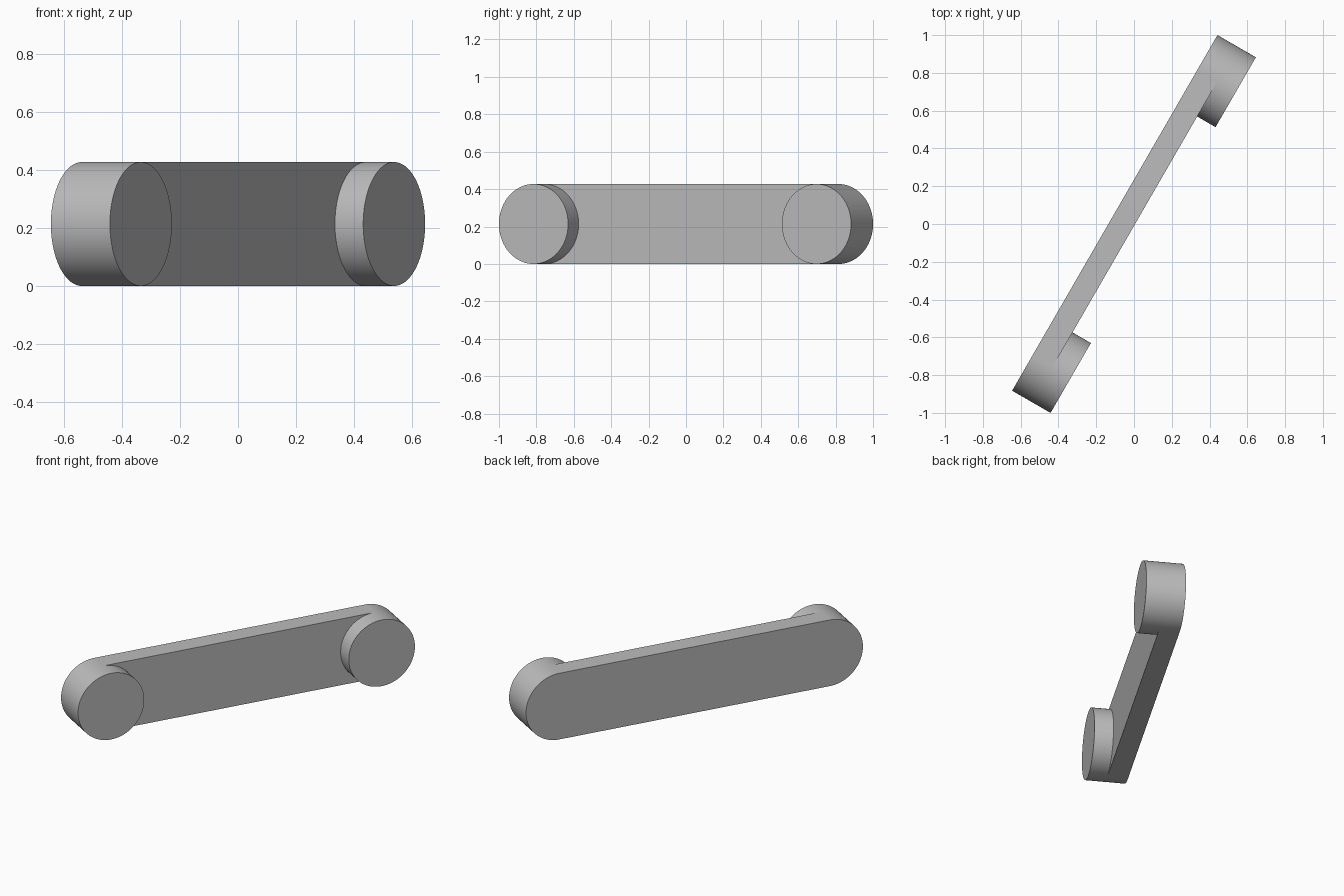
import bpy, bmesh, math

RADIUS = 0.2135      # half height of the bar and radius of the pads
REACH = 0.8735       # distance from the middle to each pad centre
BACK, FACE, FRONT = -0.1175, 0.005, 0.1175
SEGMENTS = 64        # per half turn
TURN = math.radians(-30)

cube = bpy.data.objects.get("Cube")
if cube:
    bpy.data.objects.remove(cube, do_unlink=True)

GREY = (0.5, 0.5, 0.5, 1)
grey = bpy.data.materials.new("plain grey")
grey.use_nodes = True
grey.diffuse_color = GREY
grey.node_tree.nodes["Principled BSDF"].inputs["Base Color"].default_value = GREY


def half_circle(centre, start):
    """Points of a half turn, in the (length, height) plane."""
    angles = [start + math.pi * i / SEGMENTS for i in range(SEGMENTS + 1)]
    return [(centre + RADIUS * math.cos(a), RADIUS + RADIUS * math.sin(a)) for a in angles]


def extrude_profile(name, profile, x0, x1):
    """Solid with the given side outline between two depths."""
    bm = bmesh.new()
    base = bm.faces.new([bm.verts.new((x0, y, z)) for y, z in profile])
    cap = bmesh.ops.extrude_face_region(bm, geom=[base], use_keep_orig=True)
    moved = [v for v in cap["geom"] if isinstance(v, bmesh.types.BMVert)]
    bmesh.ops.translate(bm, verts=moved, vec=(x1 - x0, 0, 0))
    bmesh.ops.recalc_face_normals(bm, faces=bm.faces)
    mesh = bpy.data.meshes.new(name)
    bm.to_mesh(mesh)
    bm.free()
    mesh.materials.append(grey)
    obj = bpy.data.objects.new(name, mesh)
    bpy.context.collection.objects.link(obj)
    obj.rotation_euler.z = TURN
    return obj


# Long bar with rounded ends
outline = half_circle(REACH, -math.pi / 2) + half_circle(-REACH, math.pi / 2)
parts = [extrude_profile("bar", outline, BACK, FACE)]

# Round pad on the face at each end
for name, centre in (("back_pad", REACH), ("front_pad", -REACH)):
    circle = half_circle(centre, 0)[:-1] + half_circle(centre, math.pi)[:-1]
    parts.append(extrude_profile(name, circle, FACE, FRONT))

# Smooth round sides, sharp rims
bpy.ops.object.select_all(action="DESELECT")
for part in parts:
    part.select_set(True)
bpy.context.view_layer.objects.active = parts[0]
bpy.ops.object.shade_smooth_by_angle(angle=math.radians(30))
